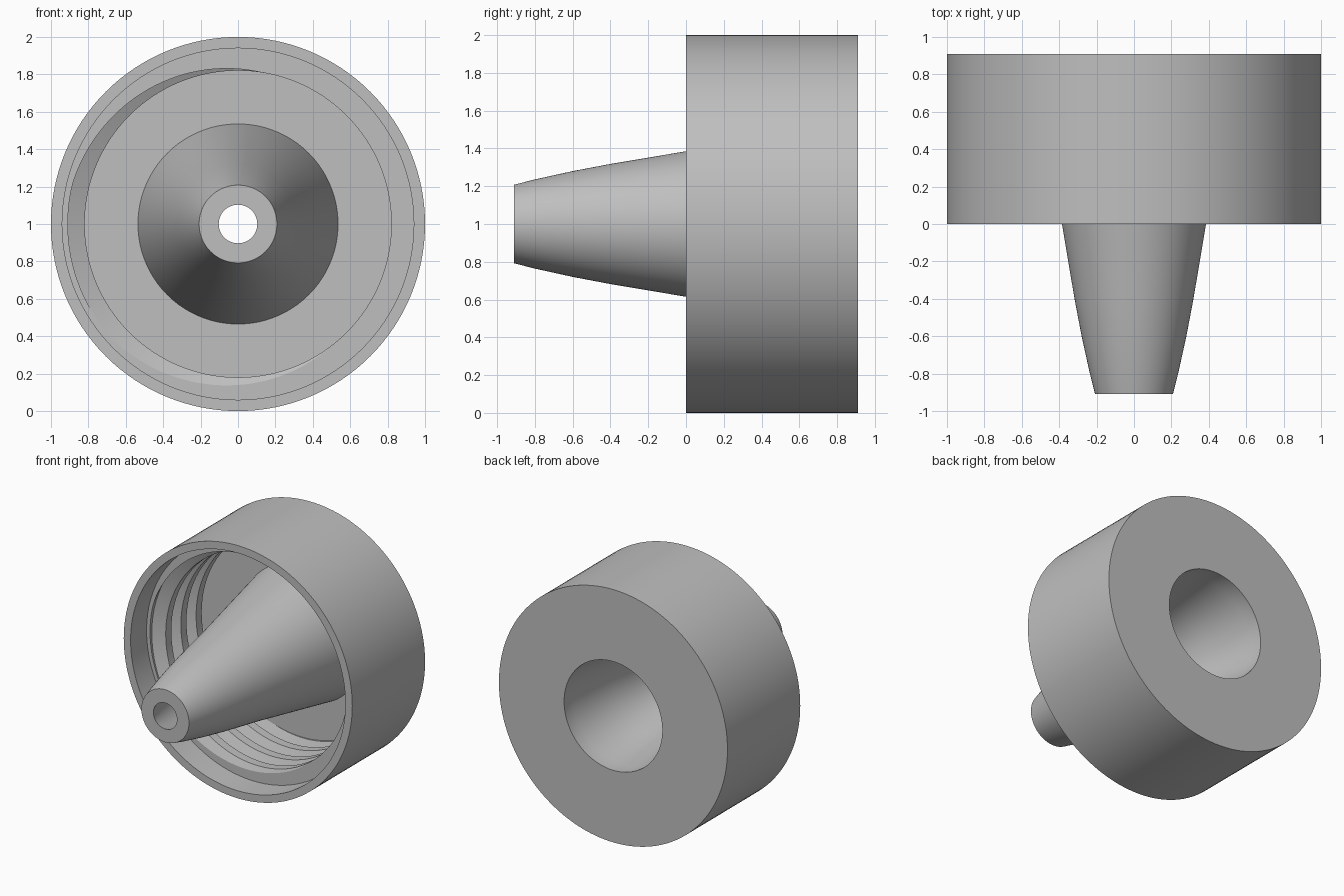
import bpy, bmesh, math

cube = bpy.data.objects.get("Cube")
if cube:
    bpy.data.objects.remove(cube)

SEGMENTS = 128
HALF = 0.91                      # half the length along y
LEDGE, FLOOR = 0.2, 0.8          # depth of the counterbore and of the cap floor
RIM, CREST, ROOT = 0.94, 0.82, 0.91
PITCH, MOUTH, FLAT = 0.19, 0.12, 0.03
BASE, WALL = 0.535, 0.105        # nozzle base radius and wall thickness

grey = bpy.data.materials.new("plain grey")
grey.use_nodes = True
colour = (0.52, 0.52, 0.52, 1)
grey.diffuse_color = colour
grey.node_tree.nodes["Principled BSDF"].inputs["Base Color"].default_value = colour


def revolve(name, column):
    """Sweep column(angle) -> [(radius, y), ...] once around the y axis."""
    bm = bmesh.new()
    rings = []
    for i in range(SEGMENTS + 1):
        a = math.tau * i / SEGMENTS
        rings.append([bm.verts.new((r * math.cos(a), y, 1 + r * math.sin(a)))
                      for r, y in column(a)])
    for here, ahead in zip(rings, rings[1:]):
        for j in range(len(here) - 1):
            bm.faces.new((here[j], ahead[j], ahead[j + 1], here[j + 1]))
    bmesh.ops.remove_doubles(bm, verts=bm.verts, dist=0.0002)
    bmesh.ops.dissolve_degenerate(bm, edges=bm.edges, dist=0.0002)
    mesh = bpy.data.meshes.new(name)
    bm.to_mesh(mesh)
    bm.free()
    mesh.materials.append(grey)
    obj = bpy.data.objects.new(name, mesh)
    bpy.context.collection.objects.link(obj)
    bpy.ops.object.select_all(action='DESELECT')
    obj.select_set(True)
    bpy.context.view_layer.objects.active = obj
    bpy.ops.object.shade_smooth_by_angle(angle=math.radians(25))
    return obj


# Cap: back face, outer wall, front rim and counterbore
cap = [(BASE - WALL, HALF), (1, HALF), (1, 0), (RIM, 0), (RIM, LEDGE)]
revolve("cap_shell", lambda a: cap)


# Threaded wall: a helical groove running from the ledge to the floor
def threaded_column(angle):
    centre = LEDGE - PITCH * (angle - math.radians(195)) / math.tau
    column = [(RIM, LEDGE)]
    for turn in range(-2, 7):
        for offset in (-MOUTH / 2, -FLAT / 2, FLAT / 2, MOUTH / 2):
            y = min(max(centre + turn * PITCH + offset, LEDGE), FLOOR)
            d = abs((y - centre + PITCH / 2) % PITCH - PITCH / 2)
            t = min(max((MOUTH / 2 - d) / (MOUTH / 2 - FLAT / 2), 0), 1)
            column.append((CREST + (ROOT - CREST) * t, y))
    return column + [(BASE, FLOOR)]


revolve("threaded_wall", threaded_column)

# Nozzle: tapered outside, flat tip and tapered bore through to the back
outside = [(BASE, FLOOR), (0.46, 0.4), (0.385, 0), (0.318, -0.4),
           (0.28, -0.6), (0.236, -0.8), (0.208, -HALF)]
bore = [(r - WALL, y) for r, y in reversed(outside)]
nozzle = outside + bore + [(BASE - WALL, HALF)]
revolve("nozzle", lambda a: nozzle)
